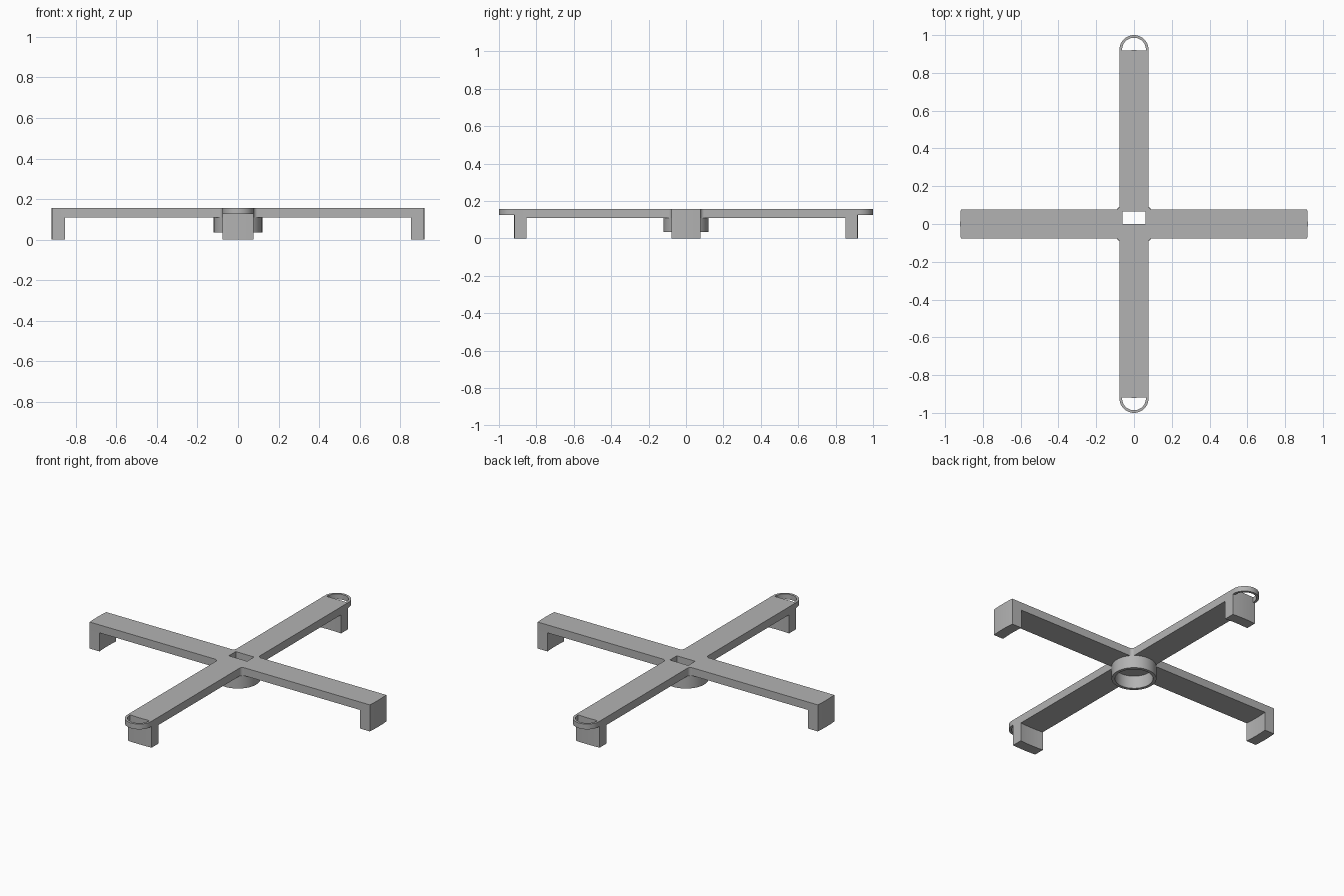
import bpy, bmesh, math
from mathutils import Matrix, Vector

if "Cube" in bpy.data.objects:
    bpy.data.objects.remove(bpy.data.objects["Cube"], do_unlink=True)

HALF = 0.077       # half width of an arm
REACH = 0.92       # radius of the arm tips
INNER = 0.856      # radius of the inner face of the feet
UNDER, TOP = 0.11, 0.157
FILLET = 0.02

grey = bpy.data.materials.new("plain grey")
grey.use_nodes = True
grey.diffuse_color = (0.45, 0.45, 0.45, 1)
grey.node_tree.nodes["Principled BSDF"].inputs["Base Color"].default_value = (0.45, 0.45, 0.45, 1)


def arc(cx, cy, r, start, end, n):
    """Points on an arc, angles in radians."""
    return [Vector((cx + r * math.cos(start + (end - start) * i / n),
                    cy + r * math.sin(start + (end - start) * i / n), 0))
            for i in range(n + 1)]


def turned(points, angle):
    spin = Matrix.Rotation(angle, 3, 'Z')
    return [spin @ p for p in points]


def plate(name, outlines, z0, z1):
    """Extrude closed outlines between two heights; inner outlines become holes."""
    curve = bpy.data.curves.new(name, 'CURVE')
    curve.dimensions = '2D'
    curve.fill_mode = 'BOTH'
    curve.extrude = (z1 - z0) / 2
    for points in outlines:
        spline = curve.splines.new('POLY')
        spline.points.add(len(points) - 1)
        for target, p in zip(spline.points, points):
            target.co = (p.x, p.y, 0, 1)
        spline.use_cyclic_u = True
    temp = bpy.data.objects.new(name + " outline", curve)
    bpy.context.collection.objects.link(temp)
    bpy.context.view_layer.update()
    mesh = bpy.data.meshes.new_from_object(
        temp.evaluated_get(bpy.context.evaluated_depsgraph_get()))
    bpy.data.objects.remove(temp, do_unlink=True)
    bm = bmesh.new()
    bm.from_mesh(mesh)
    bmesh.ops.remove_doubles(bm, verts=bm.verts, dist=1e-5)
    bmesh.ops.translate(bm, verts=bm.verts, vec=(0, 0, (z0 + z1) / 2))
    bmesh.ops.recalc_face_normals(bm, faces=bm.faces)
    bm.to_mesh(mesh)
    bm.free()
    mesh.materials.clear()
    mesh.materials.append(grey)
    obj = bpy.data.objects.new(name, mesh)
    bpy.context.collection.objects.link(obj)
    bpy.ops.object.select_all(action='DESELECT')
    obj.select_set(True)
    bpy.context.view_layer.objects.active = obj
    bpy.ops.object.shade_smooth_by_angle(angle=math.radians(30))
    return obj


# Cross plate: four round-ended arms, filleted corners, rectangular slot
tip = math.asin(HALF / REACH)
corner = HALF + FILLET
quarter = arc(0, 0, REACH, -tip, tip, 8) + arc(corner, corner, FILLET, -math.pi / 2, -math.pi, 6)
cross = [p for k in range(4) for p in turned(quarter, k * math.pi / 2)]
slot = [Vector(c) for c in ((-0.06, 0, 0), (0.06, 0, 0), (0.06, 0.065, 0), (-0.06, 0.065, 0))]
plate("cross_arms", [cross, slot], UNDER, TOP)

# Hub ring under the crossing
plate("hub_ring", [arc(0, 0, r, 0, math.tau * 63 / 64, 63) for r in (0.12, 0.102)], 0.035, UNDER)

# Curved foot under each arm tip
inner_tip = math.asin(HALF / INNER)
foot = arc(0, 0, REACH, -tip, tip, 8) + arc(0, 0, INNER, inner_tip, -inner_tip, 8)
for k, side in enumerate(("left", "back", "right", "front")):
    plate(side + "_foot", [turned(foot, k * math.pi / 2)], 0, UNDER)

# Half-round loop on the front and back tips
centre, root = 1 - HALF, 0.916
bow = ([Vector((root, -HALF, 0))]
       + arc(centre, 0, HALF, -math.pi / 2, math.pi / 2, 24)
       + [Vector((root, HALF, 0)), Vector((root, HALF - 0.014, 0))]
       + arc(centre, 0, HALF - 0.014, math.pi / 2, -math.pi / 2, 24)
       + [Vector((root, 0.014 - HALF, 0))])
for side, sign in (("back", 1), ("front", -1)):
    plate(side + "_loop", [turned(bow, sign * math.pi / 2)], 0.126, TOP)
